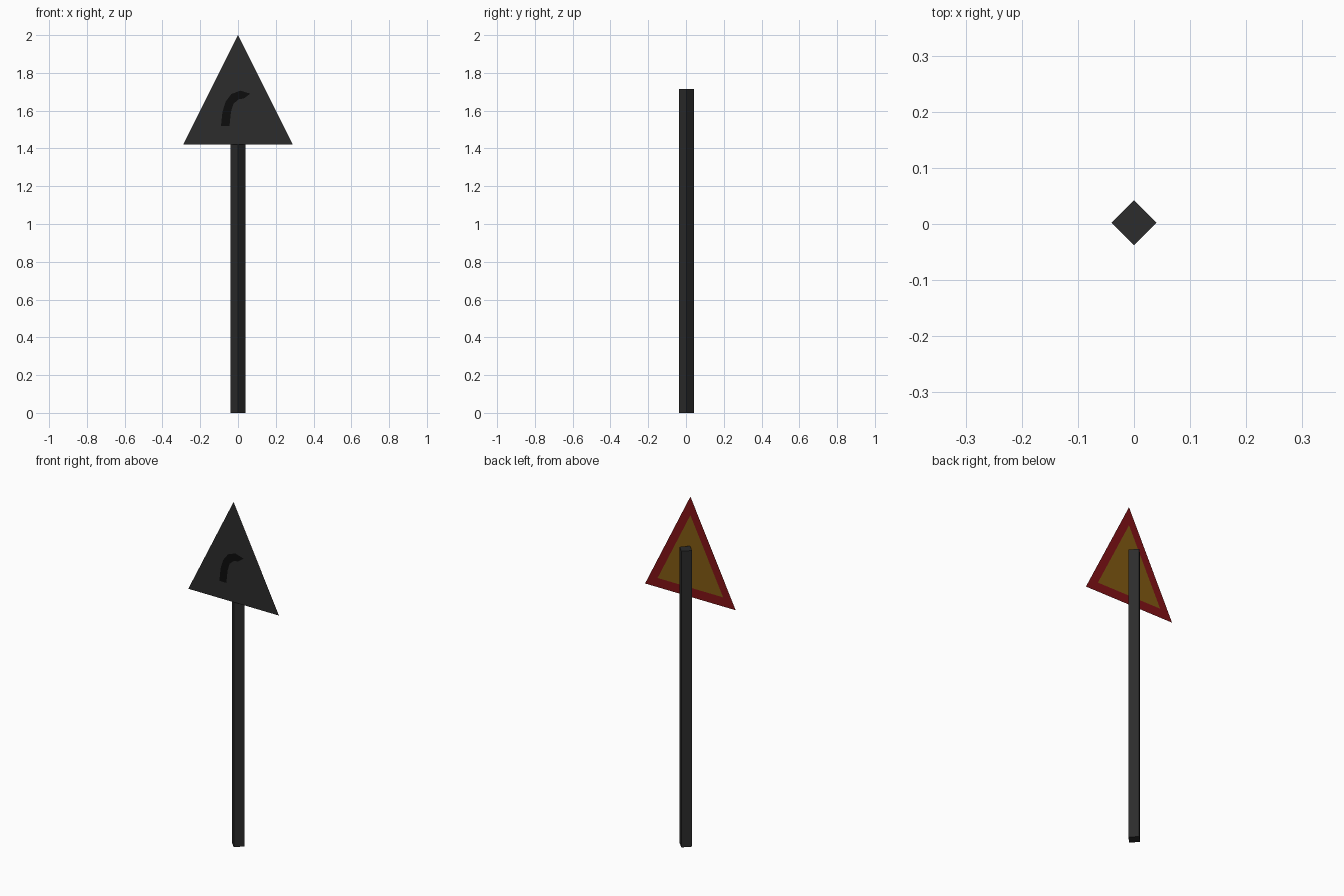
import bpy, bmesh, math
from mathutils import Matrix

if "Cube" in bpy.data.objects:
    bpy.data.objects.remove(bpy.data.objects["Cube"])


def material(name, r, g, b):
    m = bpy.data.materials.new(name)
    m.diffuse_color = (r, g, b, 1)
    m.use_nodes = True
    m.node_tree.nodes["Principled BSDF"].inputs["Base Color"].default_value = m.diffuse_color
    return m


DARK = material("dark_grey", 0.025, 0.025, 0.025)
BLACK = material("black", 0.004, 0.004, 0.004)
RED = material("red", 0.22, 0.006, 0.008)
YELLOW = material("yellow", 0.22, 0.10, 0.006)


def add(name, bm, mat):
    me = bpy.data.meshes.new(name)
    bm.to_mesh(me)
    bm.free()
    me.materials.append(mat)
    ob = bpy.data.objects.new(name, me)
    bpy.context.collection.objects.link(ob)
    return ob


def plate(name, loops, y, mat, front):
    """Flat sheets in the xz plane, turned to the front (-y) or the back."""
    bm = bmesh.new()
    for pts in loops:
        f = bm.faces.new([bm.verts.new((x, y, z)) for x, z in pts])
        f.normal_update()
        if (f.normal.y < 0) != front:
            f.normal_flip()
    bmesh.ops.remove_doubles(bm, verts=bm.verts, dist=1e-5)
    return add(name, bm, mat)


# Square post turned by 45 degrees
H = 1.715
bm = bmesh.new()
bmesh.ops.create_cone(bm, cap_ends=True, segments=4, radius1=0.04, radius2=0.04,
                      depth=H, matrix=Matrix.Translation((0, 0.002, H / 2)))
# Put the corners on the x and y axes
if max(v.co.x for v in bm.verts) < 0.035:
    bmesh.ops.rotate(bm, verts=bm.verts, cent=(0, 0.002, 0),
                     matrix=Matrix.Rotation(math.pi / 4, 3, 'Z'))
add("post", bm, DARK)

# Triangular sign: dark front sheet, red rim and yellow panel on the back
outer = [(-0.29, 1.42), (0.29, 1.42), (0, 2.0)]
inner = [(-0.21, 1.473), (0.21, 1.473), (0, 1.893)]
rim = [[outer[i], outer[(i + 1) % 3], inner[(i + 1) % 3], inner[i]] for i in range(3)]
plate("sign_front", [outer], -0.0405, DARK, True)
plate("sign_rim", rim, -0.04, RED, False)
plate("sign_panel", [inner], -0.04, YELLOW, False)

# Bend symbol curving to the right
left = [(-0.09, 1.52), (-0.082, 1.595), (-0.065, 1.648), (-0.035, 1.688),
        (0.012, 1.706), (0.065, 1.69)]
right = [(-0.045, 1.52), (-0.037, 1.595), (-0.024, 1.637), (0.005, 1.661),
         (0.03, 1.664), (0.065, 1.69)]
bend = [[left[i], right[i], right[i + 1], left[i + 1]] for i in range(4)]
bend.append([left[4], right[4], right[5]])
plate("bend_symbol", bend, -0.042, BLACK, True)
